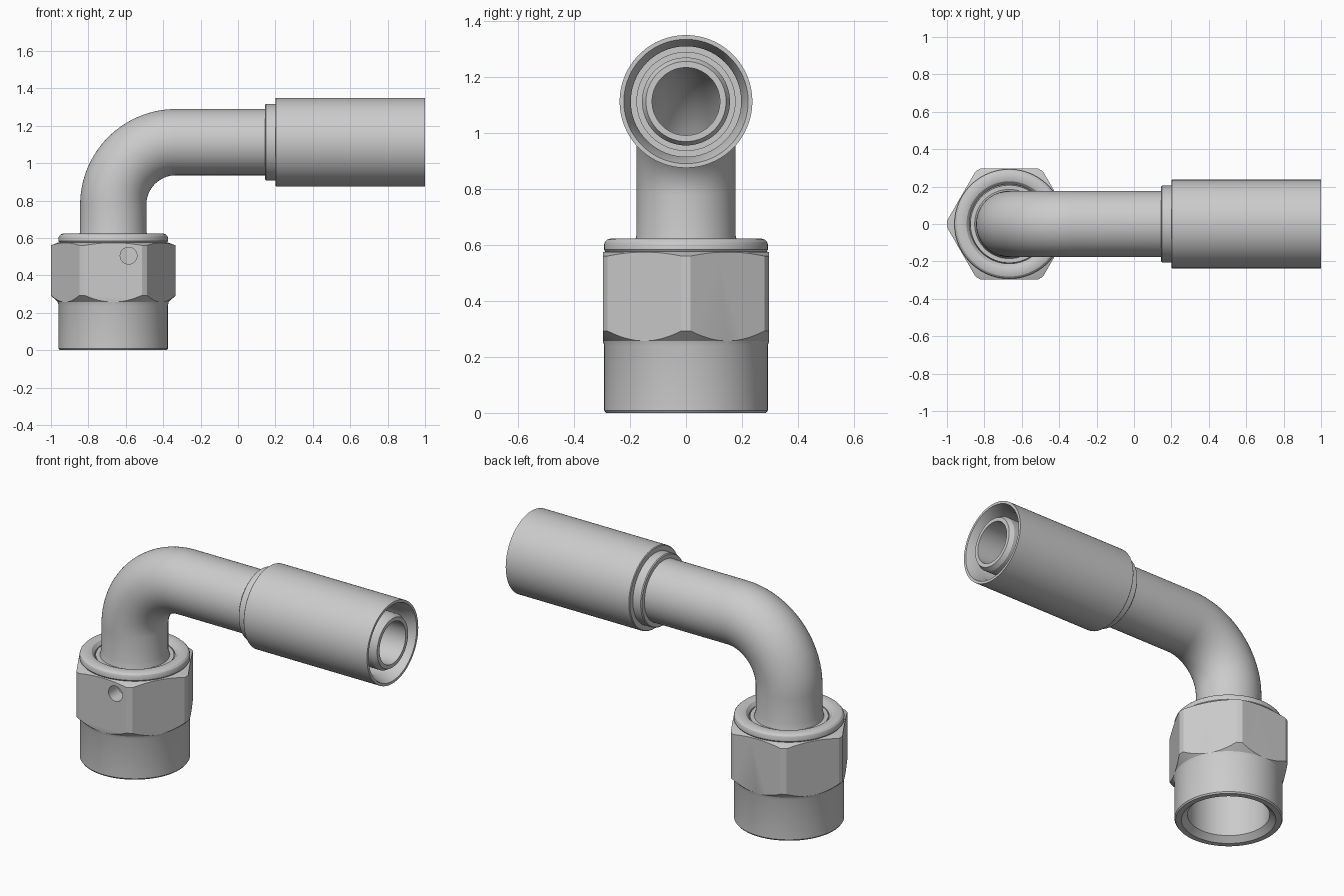
import bpy, bmesh
from math import sin, cos, pi, radians
from mathutils import Vector, Matrix

if "Cube" in bpy.data.objects:
    bpy.data.objects.remove(bpy.data.objects["Cube"])

NUT_X, AXIS_Z = -0.667, 1.112      # vertical and horizontal centre lines
BEND = 0.335                       # centre-line bend radius
SEG = 96

steel = bpy.data.materials.new("grey_steel")
steel.use_nodes = True
colour = (0.6, 0.6, 0.6, 1)
steel.diffuse_color = colour
steel.node_tree.nodes["Principled BSDF"].inputs["Base Color"].default_value = colour


def finish(name, bm):
    bmesh.ops.recalc_face_normals(bm, faces=bm.faces)
    mesh = bpy.data.meshes.new(name)
    bm.to_mesh(mesh)
    bm.free()
    mesh.materials.append(steel)
    obj = bpy.data.objects.new(name, mesh)
    bpy.context.collection.objects.link(obj)
    return obj


def sweep(name, stations):
    """Closed skin through rings given as (x, z, tilt from vertical, radius)."""
    bm = bmesh.new()
    rings = []
    for x, z, tilt, r in stations:
        side = Vector((cos(tilt), 0, -sin(tilt)))
        ring = []
        for i in range(SEG):
            a = 2 * pi * i / SEG
            ring.append(bm.verts.new(Vector((x, 0, z)) + r * (cos(a) * side + sin(a) * Vector((0, 1, 0)))))
        rings.append(ring)
    for k, ring in enumerate(rings):
        after = rings[(k + 1) % len(rings)]
        for i in range(SEG):
            j = (i + 1) % SEG
            bm.faces.new((ring[i], ring[j], after[j], after[i]))
    return finish(name, bm)


def prism(name, sides, radius, depth, matrix):
    bm = bmesh.new()
    bmesh.ops.create_cone(bm, cap_ends=True, segments=sides, radius1=radius,
                          radius2=radius, depth=depth, matrix=matrix)
    return finish(name, bm)


def boolean(obj, cutter, operation):
    mod = obj.modifiers.new(operation.lower(), "BOOLEAN")
    mod.object, mod.operation, mod.solver = cutter, operation, "EXACT"
    bpy.context.view_layer.objects.active = obj
    bpy.ops.object.modifier_apply(modifier=mod.name)
    bpy.data.objects.remove(cutter)


# Swivel nut: turned body, trimmed by a hexagon so the chamfers make scallops
nut_profile = [
    (.255, 0), (.286, 0), (.292, .008), (.292, .24), (.297, .257), (.334, .293),
    (.334, .56), (.298, .574), (.288, .576), (.293, .583), (.293, .6), (.289, .611),
    (.281, .619), (.268, .623), (.24, .623), (.228, .619), (.222, .612), (.212, .6),
    (.212, .4), (.222, .38), (.222, .03)]
nut = sweep("swivel_nut", [(NUT_X, z, 0, r) for r, z in nut_profile])
hexagon = prism("hexagon_cutter", 6, .297 / cos(pi / 6), 2,
                Matrix.Translation((NUT_X, 0, 0)) @ Matrix.Rotation(pi / 6, 4, "Z"))
# Point two hexagon corners along x
corner = max(v.co.x for v in hexagon.data.vertices) - NUT_X
if corner < .32:
    hexagon.data.transform(Matrix.Translation((NUT_X, 0, 0)) @ Matrix.Rotation(pi / 6, 4, "Z")
                           @ Matrix.Translation((-NUT_X, 0, 0)))
boolean(nut, hexagon, "INTERSECT")

# Small wire hole in the front flat
drill = prism("hole_cutter", 32, .045, .2,
              Matrix.Translation((-.585, -.3, .505)) @ Matrix.Rotation(pi / 2, 4, "X"))
boolean(nut, drill, "DIFFERENCE")


# Bent tube: outer skin, nose, then the bore back to the start
def bend(radius, steps=32):
    path = []
    for i in range(steps + 1):
        t = pi / 2 * i / steps
        path.append((NUT_X + BEND * (1 - cos(t)), AXIS_Z - BEND * (1 - sin(t)), t, radius))
    return path


def along(points):
    return [(x, AXIS_Z, pi / 2, r) for x, r in points]


tube = sweep("bent_tube",
             [(NUT_X, z, 0, r) for z, r in ((.36, .121), (.36, .216), (.598, .208), (.598, .185), (.635, .177))]
             + bend(.177)
             + along([(.32, .177), (.32, .157), (.975, .157), (1, .143), (1, .121)])
             + bend(.121)[::-1])

# Crimp sleeve with its neck ring and open socket
sleeve = sweep("crimp_sleeve", along([
    (.145, .16), (.145, .2), (.15, .205), (.2, .205), (.2, .233), (.204, .237),
    (1, .237), (1, .222), (.93, .197), (.3, .197), (.3, .16)]))

# Smooth round surfaces, keep machined edges crisp
bpy.ops.object.select_all(action="DESELECT")
for obj in (nut, tube, sleeve):
    obj.select_set(True)
bpy.context.view_layer.objects.active = nut
bpy.ops.object.shade_smooth_by_angle(angle=radians(20))
